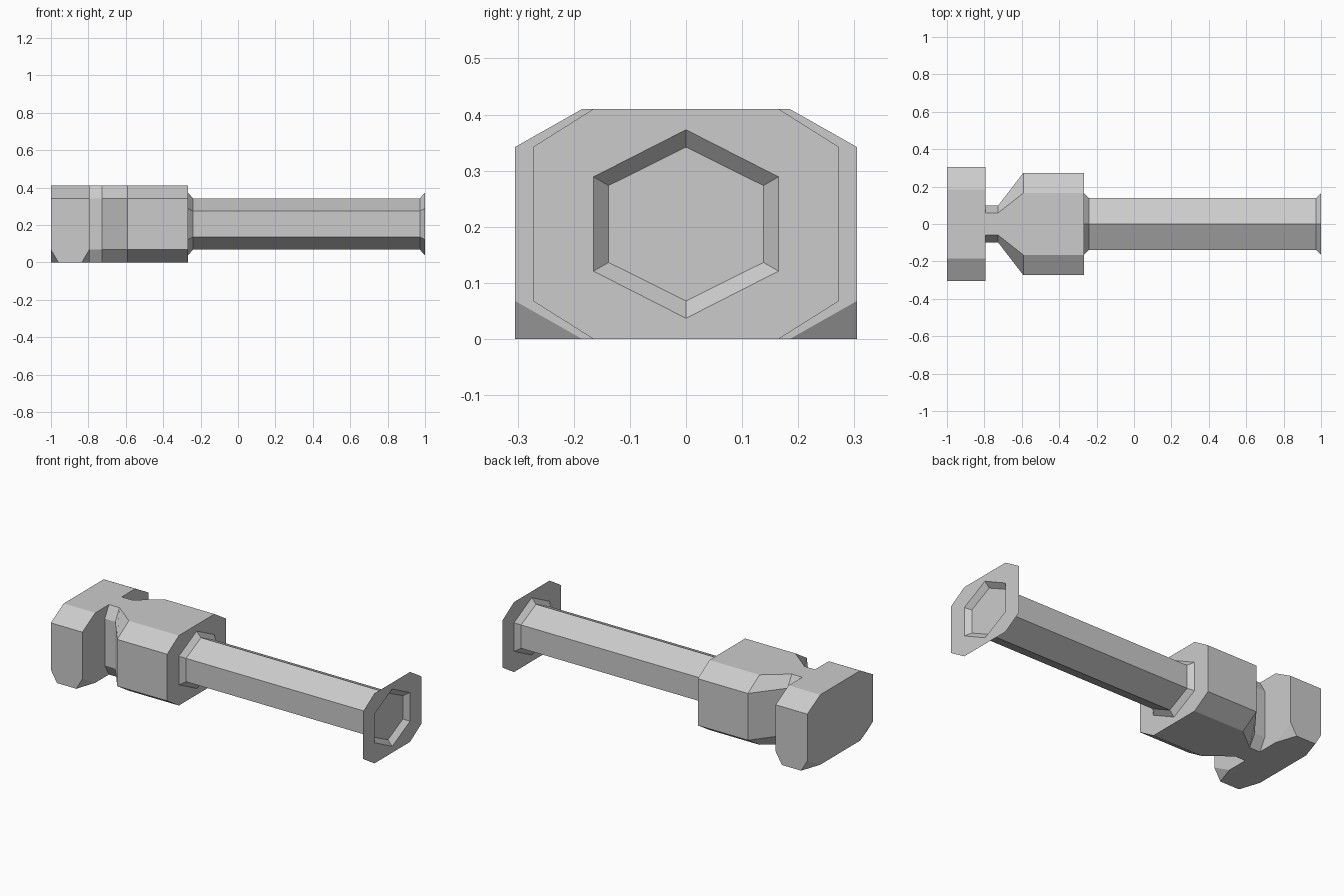
import bpy, bmesh

if "Cube" in bpy.data.objects:
    bpy.data.objects.remove(bpy.data.objects["Cube"])

ZC = 0.205  # centre line height


def finish(bm, name):
    mesh = bpy.data.meshes.new(name)
    bm.to_mesh(mesh)
    bm.free()
    obj = bpy.data.objects.new(name, mesh)
    bpy.context.collection.objects.link(obj)
    return obj


def octagon(half_width, half_top):
    # Full-height section with sloped corners, as (y, z) points
    quarter = [(half_width, 0.137), (half_top, ZC)]
    upper = quarter + [(-y, z) for y, z in reversed(quarter)]
    return [(y, ZC + z) for y, z in upper] + [(-y, ZC - z) for y, z in upper]


def hexagon(w, r):
    pts = [(w, r / 2), (0, r), (-w, r / 2), (-w, -r / 2), (0, -r), (w, -r / 2)]
    return [(y, ZC + z) for y, z in pts]


def add_ring(bm, x, section):
    return [bm.verts.new((x, y, z)) for y, z in section]


def bridge(bm, a, b):
    n = len(a)
    for i in range(n):
        j = (i + 1) % n
        bm.faces.new((a[i], a[j], b[j], b[i]))


def loft(name, stations):
    bm = bmesh.new()
    rings = [add_ring(bm, x, s) for x, s in stations]
    for a, b in zip(rings, rings[1:]):
        bridge(bm, a, b)
    bm.faces.new(rings[0])
    bm.faces.new(rings[-1])
    bmesh.ops.recalc_face_normals(bm, faces=bm.faces)
    return finish(bm, name)


# Wide end block, with lower sides running down to small feet
bm = bmesh.new()
for x in (-1.0, -0.795):
    add_ring(bm, x, octagon(0.305, 0.185))
for x in (-0.96, -0.835):
    add_ring(bm, x, [(0.305, 0), (-0.305, 0)])
bmesh.ops.convex_hull(bm, input=bm.verts)
bmesh.ops.dissolve_limit(bm, angle_limit=0.02, verts=bm.verts, edges=bm.edges)
bmesh.ops.recalc_face_normals(bm, faces=bm.faces)
finish(bm, "end_block")

# Thin neck flaring into the main body
narrow, wide = octagon(0.098, 0.059), octagon(0.273, 0.165)
loft("neck_and_body", [(-0.795, narrow), (-0.727, narrow), (-0.592, wide), (-0.268, wide)])

# Six-sided handle with a flared root
small, large = hexagon(0.138, 0.137), hexagon(0.165, 0.168)
loft("handle", [(-0.268, large), (-0.24, small), (0.972, small)])

# Paper-thin end plate with a sloped six-sided recess
bm = bmesh.new()
inner, outer = add_ring(bm, 0.972, small), add_ring(bm, 1.0, large)
rim = add_ring(bm, 1.0, wide)
bridge(bm, inner, outer)
edges = [bm.edges.get((outer[i], outer[i - 1])) for i in range(6)]
edges += [bm.edges.new((rim[i], rim[i - 1])) for i in range(8)]
bmesh.ops.triangle_fill(bm, edges=edges, use_beauty=True, use_dissolve=False)
bm.normal_update()
for f in bm.faces:
    if f.normal.x < 0:
        f.normal_flip()
finish(bm, "end_plate")
